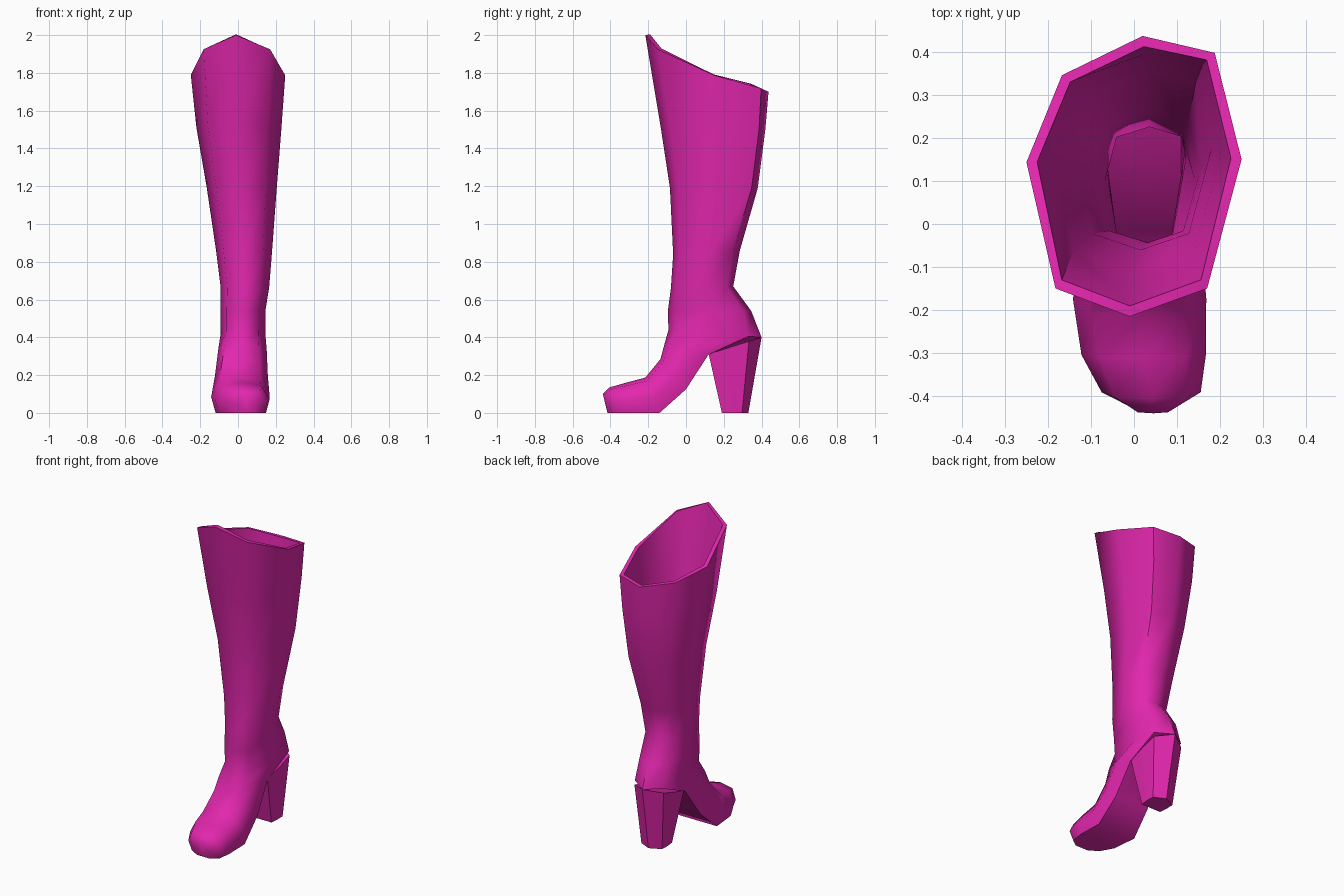
import bpy, bmesh

if "Cube" in bpy.data.objects:
    bpy.data.objects.remove(bpy.data.objects["Cube"])

mat = bpy.data.materials.new("magenta_leather")
mat.diffuse_color = (0.76, 0.02, 0.42, 1)
mat.use_nodes = True
mat.node_tree.nodes["Principled BSDF"].inputs["Base Color"].default_value = mat.diffuse_color


def loft(name, rings, cap_start):
    """Skin a list of closed rings; the last ring is always capped."""
    bm = bmesh.new()
    loops = [[bm.verts.new(p) for p in r] for r in rings]
    n = len(rings[0])
    for a, b in zip(loops, loops[1:]):
        for i in range(n):
            j = (i + 1) % n
            bm.faces.new((a[j], a[i], b[i], b[j]))
    bm.faces.new(loops[-1][::-1])
    if cap_start:
        bm.faces.new(loops[0])
    # rings run anticlockwise from above and descend, so turn faces outward
    bm.normal_update()
    a, b = rings[0][0], rings[0][n // 2]
    if bm.faces[:][0].normal.dot(loops[0][0].co - loops[0][n // 2].co) < 0:
        bmesh.ops.reverse_faces(bm, faces=bm.faces)
    me = bpy.data.meshes.new(name)
    bm.to_mesh(me)
    bm.free()
    me.materials.append(mat)
    ob = bpy.data.objects.new(name, me)
    bpy.context.collection.objects.link(ob)
    return ob


def finish(ob, angle):
    bpy.ops.object.select_all(action='DESELECT')
    bpy.context.view_layer.objects.active = ob
    ob.select_set(True)
    for m in list(ob.modifiers):
        bpy.ops.object.modifier_apply(modifier=m.name)
    bpy.ops.object.shade_smooth_by_angle(angle=angle)


def ring(xl, xr, yf, zf, yb, zb, diag=0.9, sag=0.0, wide=0.75, skew=0.0):
    """Eight-sided ring slung between a front point and a back point."""
    c, h = (xl + xr) / 2, (xr - xl) / 2
    shape = [(-skew, 0, 0), (.68, .1, 1), (1, .56, 1), (wide + skew, diag + skew, 0),
             (2 * skew, 1, 0), (skew - wide, diag - skew, 0), (-1, .55, 1),
             (-.73, .1, 1)]
    return [(c + h * u, yf + (yb - yf) * t, zf + (zb - zf) * t - sag * s)
            for u, t, s in shape]


# boot shell: from slanted cuff down the shaft, over the instep to the toe
rings = [
    ring(-.25, .25, -.215, 2.00, .437, 1.70, .90, .045, .71, .04),
    ring(-.22, .23, -.135, 1.52, .42, 1.50, .9, 0, .72, .04),
    ring(-.165, .205, -.085, 1.19, .38, 1.19, .9, 0, .73, .03),
    ring(-.115, .18, -.068, .84, .285, .86),
    ring(-.092, .165, -.08, .66, .25, .67),
    ring(-.092, .145, -.096, .54, .345, .54),
    ring(-.092, .145, -.093, .44, .40, .40, .86, 0, .85),
    ring(-.105, .152, -.115, .36, .12, .31, 1, 0, .8),
    ring(-.122, .158, -.135, .285, .0, .125, 1, 0, .85),
    ring(-.142, .168, -.215, .187, -.14, 0, 1, 0, .85),
    ring(-.122, .167, -.31, .162, -.30, 0, 1, 0, .87),
    ring(-.075, .155, -.405, .135, -.38, 0, 1, 0, .85),
    ring(-.005, .095, -.44, .10, -.416, 0, 1, 0, .85),
]
boot = loft("boot_shell", rings, False)
sol = boot.modifiers.new("thickness", 'SOLIDIFY')
sol.thickness = .025
sol.offset = -1
finish(boot, 1.0)


# block heel: flat front, rounded back
def heel_ring(y0, y1, z0, z1, hw, cx):
    shape = [(0, 0), (.8, 0), (.87, .4), (.85, .76),
             (0, 1), (-.85, .76), (-.87, .4), (-.8, 0)]
    return [(cx + hw * u, y0 + (y1 - y0) * t, z0 + (z1 - z0) * t) for u, t in shape]


heel = loft("heel", [heel_ring(.12, .40, .312, .40, .12, .027),
                     heel_ring(.19, .33, 0, 0, .085, .033)], True)
finish(heel, 1.0)
